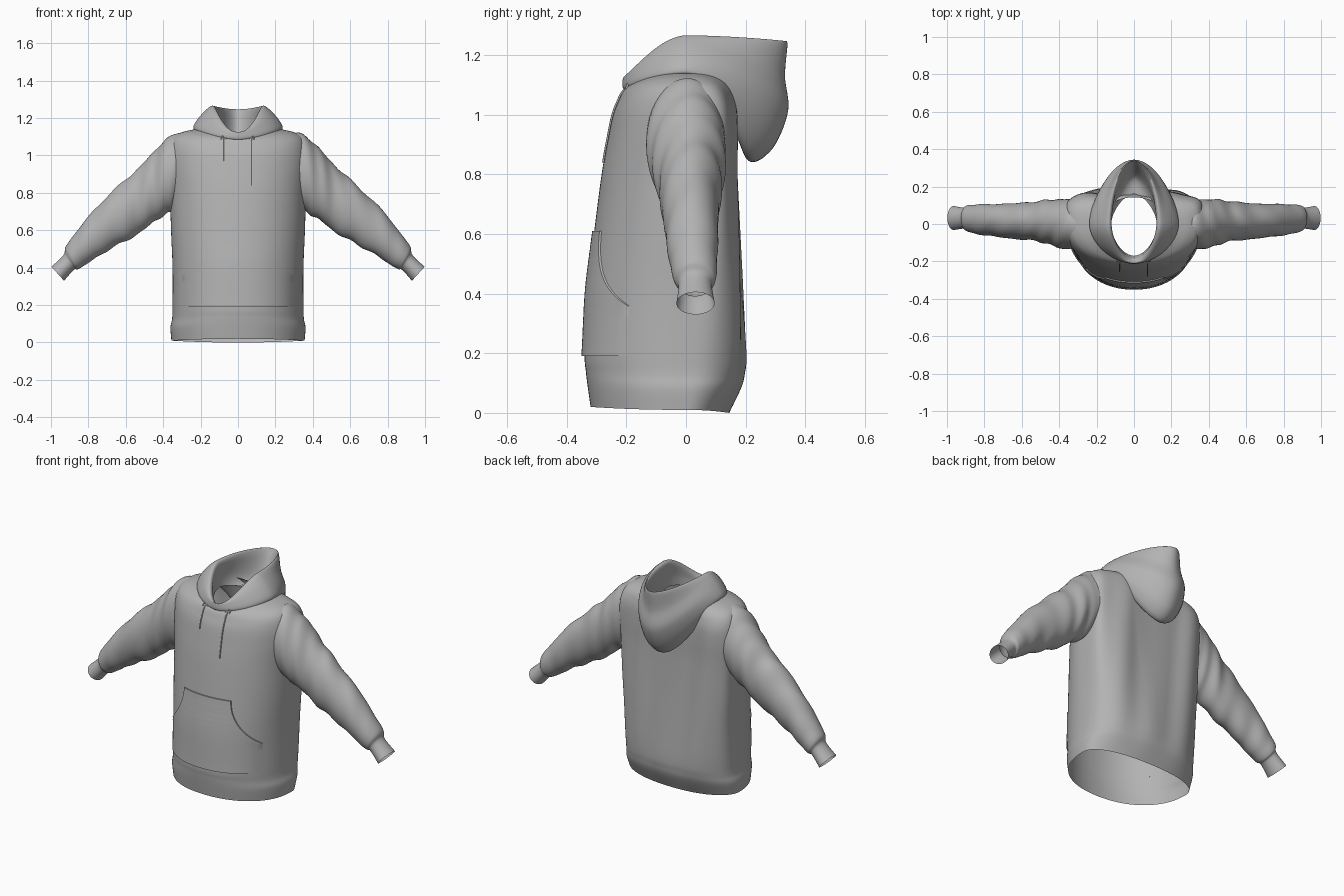
import bpy, bmesh, math
from mathutils import Vector

cube = bpy.data.objects.get("Cube")
if cube:
    bpy.data.objects.remove(cube)

fabric = bpy.data.materials.new("grey fabric")
fabric.use_nodes = True
GREY = (0.45, 0.45, 0.45, 1)
fabric.diffuse_color = GREY
fabric.node_tree.nodes["Principled BSDF"].inputs["Base Color"].default_value = GREY


def spline(rows, t):
    """Smooth interpolation through the rows, t from 0 to 1."""
    last = len(rows) - 1
    i = min(int(t * last), last - 1)
    f = t * last - i
    a, b, c, d = (rows[max(0, min(last, i + k))] for k in (-1, 0, 1, 2))
    return [q + f / 2 * (r - p + f * (2 * p - 5 * q + 4 * r - s + f * (3 * (q - r) + s - p)))
            for p, q, r, s in zip(a, b, c, d)]


def grid_object(name, rings, closed=True):
    """Skin a list of point rows into a smooth surface."""
    bm = bmesh.new()
    grid = [[bm.verts.new(p) for p in ring] for ring in rings]
    n = len(grid[0])
    for lower, upper in zip(grid, grid[1:]):
        for j in range(n if closed else n - 1):
            k = (j + 1) % n
            bm.faces.new((lower[j], lower[k], upper[k], upper[j]))
    bmesh.ops.recalc_face_normals(bm, faces=bm.faces)
    mesh = bpy.data.meshes.new(name)
    bm.to_mesh(mesh)
    bm.free()
    obj = bpy.data.objects.new(name, mesh)
    bpy.context.collection.objects.link(obj)
    mesh.materials.append(fabric)
    mesh.polygons.foreach_set("use_smooth", [True] * len(mesh.polygons))
    return obj


def power(v, e):
    return math.copysign(abs(v) ** e, v)


def oval_ring(row, front_exp, count, fold=0.0):
    """Oval with its own front, side and back heights and back squareness."""
    width, front, back, z_front, z_side, z_back, back_exp = row
    ring = []
    for j in range(count):
        a = math.tau * j / count
        c, s = math.cos(a), math.sin(a)
        e = 2 / (back_exp if s > 0 else front_exp)
        x = width * power(c, e)
        y = abs(s) ** e * (back if s > 0 else front)
        z = z_side + ((z_back if s > 0 else z_front) - z_side) * s * s
        if s > 0:
            y += fold * s * math.sin(x * 28 + z * 3)
        ring.append((x, y, z))
    return ring


# Torso: half width, front y, back y, front, side and back height, back squareness
TORSO = [
    (.356, -.320, .145, .02, .01, .0, 2.2),
    (.361, -.330, .182, .09, .08, .08, 2.4),
    (.352, -.336, .194, .14, .13, .13, 2.6),
    (.350, -.340, .198, .2, .2, .2, 2.8),
    (.350, -.333, .187, .4, .4, .4, 3.6),
    (.358, -.309, .176, .6, .6, .6, 4.4),
    (.364, -.283, .168, .8, .8, .8, 5.0),
    (.372, -.262, .168, .92, .93, .93, 5.0),
    (.371, -.245, .166, 1.0, 1.025, 1.01, 4.6),
    (.352, -.228, .158, 1.045, 1.09, 1.06, 3.8),
    (.305, -.215, .150, 1.075, 1.122, 1.09, 3.2),
    (.240, -.203, .145, 1.09, 1.138, 1.11, 2.6),
    (.170, -.190, .142, 1.10, 1.15, 1.12, 2.2),
]
FRONT_EXP = 2.15
samples = [spline(TORSO, i / 600) for i in range(601)]


def front_y(x, z):
    row = min(samples, key=lambda r: abs(r[3] - z))
    return row[1] * (1 - min(1, abs(x) / row[0]) ** FRONT_EXP) ** (1 / FRONT_EXP)


grid_object("torso", [oval_ring(spline(TORSO, i / 96), FRONT_EXP, 112,
                                .007 * math.sin(math.pi * i / 96))
                      for i in range(97)])

# Hood: outside from the neck seam up to the rim, then down the lining
HOOD = [
    (.160, -.190, .150, 1.08, 1.13, 1.08, 1.9),
    (.228, -.208, .200, 1.085, 1.135, .855, 1.9),
    (.238, -.213, .285, 1.095, 1.155, .88, 1.9),
    (.215, -.213, .342, 1.11, 1.195, 1.01, 1.9),
    (.175, -.210, .332, 1.125, 1.24, 1.13, 1.9),
    (.138, -.200, .340, 1.12, 1.266, 1.24, 1.9),
    (.120, -.185, .322, 1.105, 1.245, 1.22, 1.85),
    (.125, -.178, .250, 1.085, 1.17, 1.09, 1.75),
    (.122, -.170, .160, 1.06, 1.11, 1.07, 1.65),
]
grid_object("hood", [oval_ring(spline(HOOD, i / 64), 1.8, 80) for i in range(65)])

# Sleeve: upper x z, lower x z, centre y, half depth
SLEEVE = [
    (.25, 1.07, .30, .77, 0, .11),
    (.31, 1.122, .34, .715, 0, .13),
    (.385, 1.085, .385, .685, 0, .132),
    (.455, 1.015, .45, .645, .01, .12),
    (.53, .935, .53, .583, .015, .105),
    (.63, .845, .63, .528, .015, .096),
    (.76, .72, .73, .472, .02, .087),
    (.86, .597, .805, .422, .025, .08),
    (.92, .515, .855, .392, .03, .07),
    (.933, .467, .878, .388, .031, .056),
    (.998, .405, .93, .33, .032, .064),
]


def sleeve(name, side):
    rings = []
    for i in range(101):
        t = i / 100
        ux, uz, lx, lz, yc, depth = spline(SLEEVE, t)
        upper, lower = Vector((ux, yc, uz)), Vector((lx, yc, lz))
        centre, half = (upper + lower) / 2, (upper - lower) / 2
        # soft slanted folds that fade out toward shoulder and cuff
        strength = .04 * max(0, math.sin(math.pi * min(1, t / .86)))
        ring = []
        for j in range(48):
            a = math.tau * j / 48
            swell = 1 + strength * math.sin(t * 48 + 2 * math.sin(a) + side) * math.sin(a + t * 9)
            p = centre + (half * math.cos(a) + Vector((0, depth * math.sin(a), 0))) * swell
            ring.append((p.x * side, p.y, p.z))
        rings.append(ring)
    grid_object(name, rings)


sleeve("left_sleeve", 1)
sleeve("right_sleeve", -1)

# Front pouch pocket: curved hand openings above, sides blending into the torso below
POCKET_TOP, POCKET_BOTTOM, CURVE_END = .61, .19, .36


def pocket_half_width(z):
    f = min(1, (POCKET_TOP - z) / (POCKET_TOP - CURVE_END))
    return .155 + .142 * f * f


rows, steps, across = [], 40, 36
for i in range(-1, steps + 2):
    v = min(steps, max(0, i)) / steps
    z = POCKET_BOTTOM + (POCKET_TOP - POCKET_BOTTOM) * v
    blend = min(1, max(0, (CURVE_END + .02 - z) / .05))
    row = []
    for j in range(-1, across + 2):
        u = min(across, max(0, j)) / across * 2 - 1
        x = u * pocket_half_width(z)
        tucked = i in (-1, steps + 1) or j in (-1, across + 1)
        lift = (.007 + .004 * (1 - v) ** 6) * (1 - blend * u ** 12)
        row.append((x, front_y(x, z) - (0 if tucked else lift), z))
    rows.append(row)
pocket = grid_object("front_pocket", rows, closed=False)


def cord(name, points, radius):
    curve = bpy.data.curves.new(name, "CURVE")
    curve.dimensions = "3D"
    curve.bevel_depth = radius
    curve.bevel_resolution = 2
    curve.use_fill_caps = True
    line = curve.splines.new("POLY")
    line.points.add(len(points) - 1)
    for point, p in zip(line.points, points):
        point.co = (*p, 1)
    curve.materials.append(fabric)
    obj = bpy.data.objects.new(name, curve)
    bpy.context.collection.objects.link(obj)


# Drawstrings hanging from eyelets under the hood
for name, x, end in (("left", .072, .84), ("right", -.078, .97)):
    path = [(x, front_y(x, z) - .005, z)
            for z in (1.09 + (end - 1.09) * k / 12 for k in range(13))]
    cord(name + "_drawstring", path, .0035)
    bpy.ops.mesh.primitive_torus_add(major_radius=.013, minor_radius=.004,
                                     major_segments=20, minor_segments=8,
                                     location=(x, front_y(x, 1.09) - .004, 1.09),
                                     rotation=(math.radians(70), 0, 0))
    eyelet = bpy.context.object
    eyelet.name = name + "_eyelet"
    eyelet.data.materials.append(fabric)
    bpy.ops.object.shade_smooth()

# Keep the pocket's border crisp
bpy.ops.object.select_all(action="DESELECT")
pocket.select_set(True)
bpy.context.view_layer.objects.active = pocket
bpy.ops.object.shade_smooth_by_angle(angle=math.radians(40))
